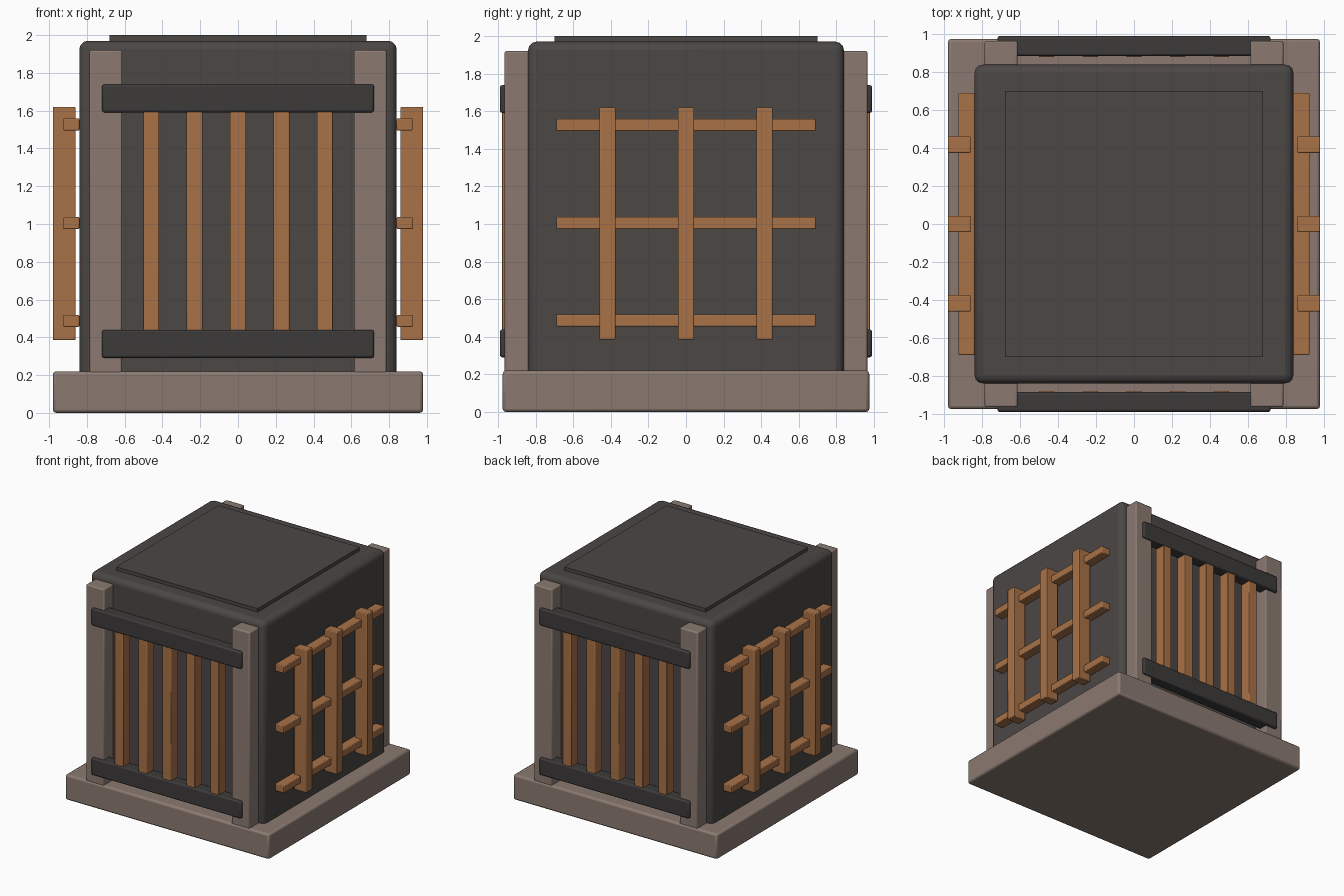
import bpy

if "Cube" in bpy.data.objects:
    bpy.data.objects.remove(bpy.data.objects["Cube"])


def material(name, rgb):
    m = bpy.data.materials.new(name)
    m.diffuse_color = (*rgb, 1)
    m.use_nodes = True
    m.node_tree.nodes["Principled BSDF"].inputs["Base Color"].default_value = m.diffuse_color
    return m


STONE = material("taupe", (0.26, 0.195, 0.165))
DARK = material("charcoal", (0.070, 0.063, 0.060))
RAIL = material("dark charcoal", (0.046, 0.043, 0.042))
WOOD = material("warm wood", (0.40, 0.168, 0.063))


def box(name, x, y, z, mat, bevel=0.01, segments=2):
    """Rounded box from (min, max) ranges on each axis."""
    bpy.ops.mesh.primitive_cube_add(
        size=1, location=[sum(r) / 2 for r in (x, y, z)])
    ob = bpy.context.object
    ob.name = name
    ob.scale = [abs(r[1] - r[0]) for r in (x, y, z)]
    bpy.ops.object.transform_apply(location=False, scale=True)
    ob.data.materials.append(mat)
    if bevel:
        mod = ob.modifiers.new("soft edges", 'BEVEL')
        mod.width = bevel
        mod.segments = segments
        bpy.ops.object.shade_smooth_by_angle()
    return ob


def around(c, half):
    return (c - half, c + half)


# Plinth, body and raised lid panel
box("base", (-0.98, 0.98), (-0.975, 0.975), (0, 0.22), STONE, 0.017)
box("body", (-0.84, 0.84), (-0.84, 0.84), (0.01, 1.97), DARK, 0.045, 3)
box("lid_panel", (-0.68, 0.68), (-0.70, 0.70), (1.95, 2.0), DARK, 0)

for s, face, side in ((-1, "front", "left"), (1, "back", "right")):
    # Corner posts
    for c in (-0.70, 0.70):
        box(face + "_post", around(c, 0.087), (s * 0.79, s * 0.965),
            (0.2, 1.92), STONE, 0.01)
    # Cross rails and upright slats
    for z in (0.365, 1.665):
        box(face + "_rail", (-0.72, 0.72), (s * 0.885, s * 0.99),
            around(z, 0.074), RAIL, 0.012)
    for i in range(-2, 3):
        box(face + "_slat", around(i * 0.23, 0.042), (s * 0.88, s * 0.98),
            (0.42, 1.61), WOOD, 0.005)
    # Side lattice
    for z in (0.487, 1.005, 1.527):
        box(side + "_lattice_bar", (s * 0.84, s * 0.925), (-0.69, 0.69),
            around(z, 0.032), WOOD, 0.006)
    for y in (-0.418, 0, 0.418):
        box(side + "_lattice_upright", (s * 0.86, s * 0.98),
            around(y, 0.043), (0.385, 1.62), WOOD, 0.006)
